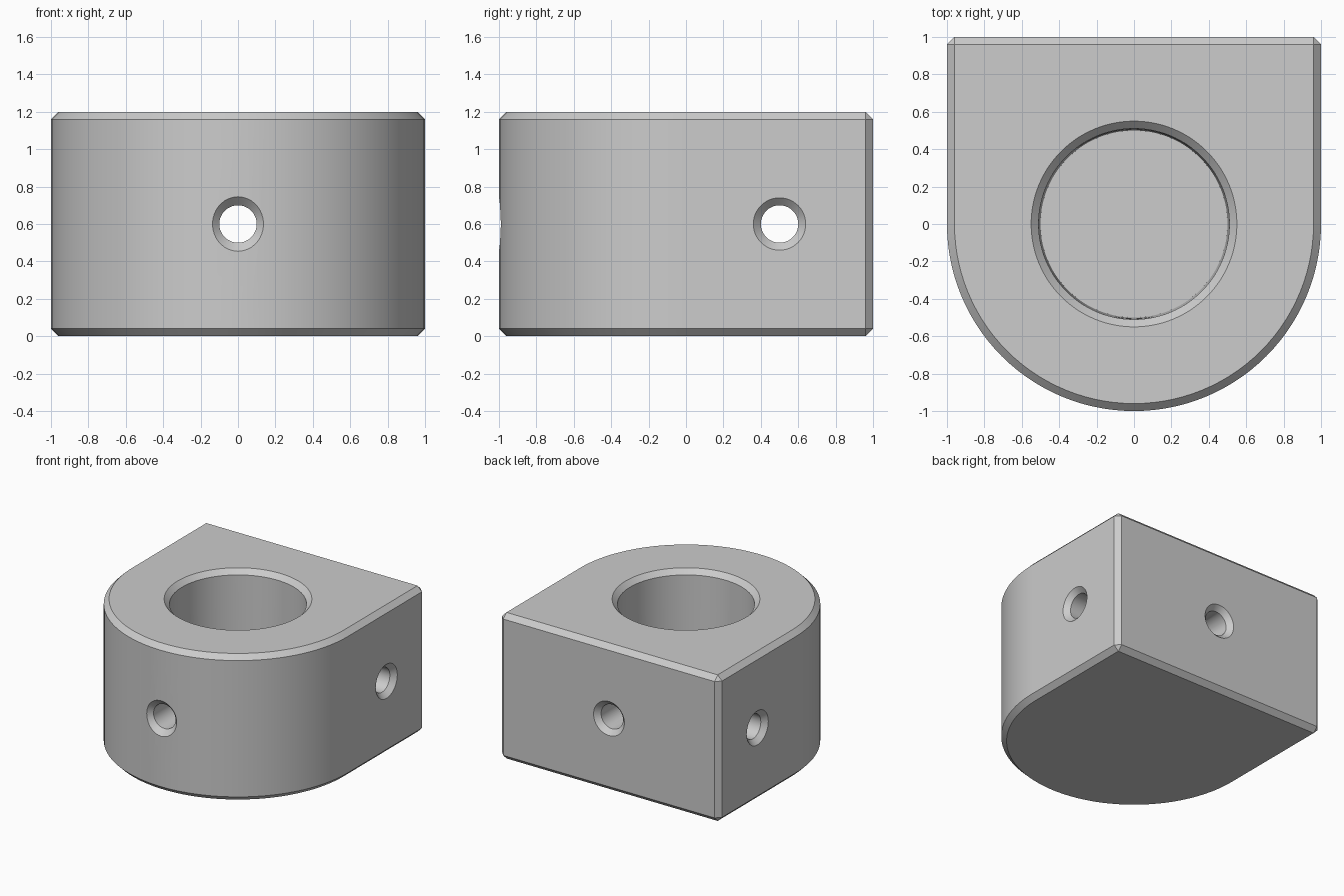
import bpy, bmesh
from math import pi, cos, sin, radians
from mathutils import Matrix

default = bpy.data.objects.get("Cube")
if default:
    bpy.data.objects.remove(default, do_unlink=True)

HEIGHT, CHAMFER = 1.2, 0.04

# Single grey material
grey = bpy.data.materials.new("plain_grey")
grey.use_nodes = True
colour = (0.604, 0.604, 0.604, 1)
grey.diffuse_color = colour
grey.node_tree.nodes["Principled BSDF"].inputs["Base Color"].default_value = colour


def make_object(name, bm):
    bmesh.ops.recalc_face_normals(bm, faces=bm.faces)
    mesh = bpy.data.meshes.new(name)
    bm.to_mesh(mesh)
    bm.free()
    mesh.materials.append(grey)
    obj = bpy.data.objects.new(name, mesh)
    bpy.context.collection.objects.link(obj)
    return obj


def lathe(name, profile, segments, matrix):
    """Closed solid of revolution from (radius, height) pairs."""
    bm = bmesh.new()
    rings = [[bm.verts.new((r * cos(2 * pi * i / segments),
                            r * sin(2 * pi * i / segments), z))
              for i in range(segments)] for r, z in profile]
    for low, high in zip(rings, rings[1:]):
        for i in range(segments):
            j = (i + 1) % segments
            bm.faces.new((low[i], low[j], high[j], high[i]))
    bm.faces.new(rings[0][::-1])
    bm.faces.new(rings[-1])
    bm.transform(matrix)
    return make_object(name, bm)


# Block: square back, half-round front, every rim chamfered
bm = bmesh.new()
arc = 56
outline = [(1, 1), (-1, 1)]
outline += [(cos(pi + pi * i / arc), sin(pi + pi * i / arc)) for i in range(arc + 1)]
base = bm.faces.new([bm.verts.new((x, y, 0)) for x, y in outline])
top = bmesh.ops.extrude_face_region(bm, geom=[base])["geom"]
bmesh.ops.translate(bm, vec=(0, 0, HEIGHT),
                    verts=[v for v in top if isinstance(v, bmesh.types.BMVert)])
bmesh.ops.recalc_face_normals(bm, faces=bm.faces)
sharp = [e for e in bm.edges if e.calc_face_angle(0) > radians(60)]
bmesh.ops.bevel(bm, geom=sharp, offset=CHAMFER, offset_type='OFFSET', segments=1,
                profile=0.5, affect='EDGES', clamp_overlap=False)
block = make_object("collar_block", bm)

# Main bore with a slight draft, and the countersunk cross holes
FLOOR = 0.005
bore = lathe("bore_cutter",
             [(0.5, FLOOR), (0.51, HEIGHT - CHAMFER), (0.55, HEIGHT), (0.59, HEIGHT + CHAMFER)],
             112, Matrix.Identity(4))


def hole_profile(first_mouth):
    sink = first_mouth - 0.1
    return [(0.1 + 2 * sink, -1 - sink), (0.1, -1 + sink), (0.1, 0.96), (0.18, 1.04)]


front_hole = lathe("front_hole_cutter", hole_profile(0.146), 48,
                   Matrix.Translation((0, 0, 0.6)) @ Matrix.Rotation(-pi / 2, 4, 'X'))
side_hole = lathe("side_hole_cutter", hole_profile(0.14), 48,
                  Matrix.Translation((0, 0.5, 0.6)) @ Matrix.Rotation(pi / 2, 4, 'Y'))

bpy.ops.object.select_all(action='DESELECT')
bpy.context.view_layer.objects.active = block
block.select_set(True)
for cutter in (bore, front_hole, side_hole):
    mod = block.modifiers.new(cutter.name, 'BOOLEAN')
    mod.operation = 'DIFFERENCE'
    mod.solver = 'EXACT'
    mod.object = cutter
    bpy.ops.object.modifier_apply(modifier=mod.name)
    bpy.data.objects.remove(cutter, do_unlink=True)

# Open the inner end of the bore, leaving only the outer underside
bm = bmesh.new()
bm.from_mesh(block.data)
inner_end = [f for f in bm.faces if all(abs(v.co.z - FLOOR) < 1e-3 for v in f.verts)]
bmesh.ops.delete(bm, geom=inner_end, context='FACES_ONLY')
bm.to_mesh(block.data)
bm.free()

bpy.ops.object.shade_smooth_by_angle(angle=radians(25))
